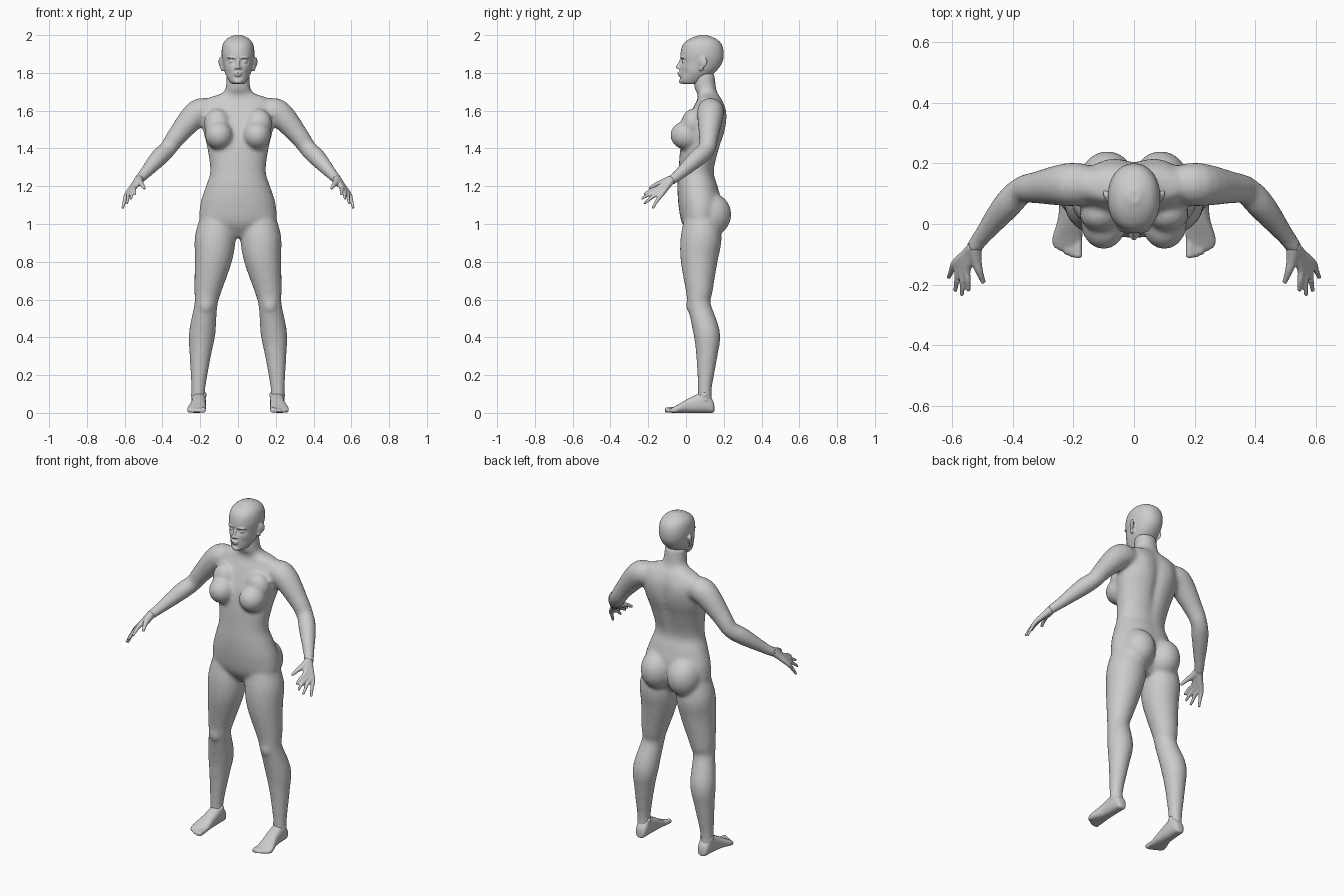
import bpy, bmesh, math
from mathutils import Vector, Matrix

if "Cube" in bpy.data.objects:
    bpy.data.objects.remove(bpy.data.objects["Cube"], do_unlink=True)

shade = (0.6, 0.6, 0.6, 1)
grey = bpy.data.materials.new("plain_grey")
grey.use_nodes = True
grey.diffuse_color = shade
grey.node_tree.nodes["Principled BSDF"].inputs["Base Color"].default_value = shade

X, Y, Z = Matrix.Identity(3)


def spline(rows, steps=5):
    """Smooth Catmull-Rom interpolation of rows of numbers."""
    rows = [Vector(row) for row in rows]
    smooth = []
    for i, start in enumerate(rows[:-1]):
        end = rows[i + 1]
        before, after = rows[max(i - 1, 0)], rows[min(i + 2, len(rows) - 1)]
        leave, arrive = (end - before) / 2, (after - start) / 2
        for k in range(steps):
            t = k / steps
            ease = t * t * (3 - 2 * t)
            smooth.append(start.lerp(end, ease) + leave * t * (1 - t) ** 2 - arrive * t * t * (1 - t))
    return smooth + [rows[-1]]


def loft(bm, rings, sides=32, power=1.0):
    """Closed skin through rings of (centre, first half axis, second half axis)."""
    def bulge(value):
        return math.copysign(abs(value) ** power, value)
    angles = [math.tau * k / sides for k in range(sides)]
    loops = [[bm.verts.new(centre + u * bulge(math.cos(a)) + v * bulge(math.sin(a))) for a in angles]
             for centre, u, v in rings]
    for low, high in zip(loops, loops[1:]):
        for k in range(sides):
            bm.faces.new((low[k], low[k - 1], high[k - 1], high[k]))
    bm.faces.new(loops[0])
    bm.faces.new(loops[-1])


def stack(bm, rows):
    """Upright loft; each row is height, front, back and half width."""
    loft(bm, [(Vector((0, (front + back) / 2, height)), X * half, Y * (back - front) / 2)
              for height, front, back, half in spline(rows)], power=0.93)


def tube(bm, rows, side, sides=20):
    """Round limb along a path; each row is a point and a radius."""
    path = [(Vector((x * side, y, z)), radius) for x, y, z, radius in spline(rows)]
    axis = (path[-1][0] - path[0][0]).normalized()
    reference = Y if abs(axis.z) > 0.9 else Z
    rings = []
    for i, (point, radius) in enumerate(path):
        along = (path[min(i + 1, len(path) - 1)][0] - path[max(i - 1, 0)][0]).normalized()
        across = along.cross(reference).normalized()
        rings.append((point, across * radius, along.cross(across) * radius))
    loft(bm, rings, sides)


def ball(bm, centre, radii, turn=0, lean=0):
    """Ellipsoid, turned about the vertical and leaned about the side axis."""
    spin = Matrix.Rotation(turn, 4, "Z") @ Matrix.Rotation(lean, 4, "X")
    place = Matrix.Translation(centre) @ spin @ Matrix.Diagonal((*radii, 1))
    bmesh.ops.create_uvsphere(bm, u_segments=28, v_segments=18, radius=1, matrix=place)


def push(bm, centre, move, reach):
    """Soft sculpting stroke on whatever is built so far."""
    for vert in bm.verts:
        offset = vert.co - Vector(centre)
        distance = sum((d / r) ** 2 for d, r in zip(offset, reach))
        vert.co += Vector(move) * math.exp(-distance)


def finish(bm, name, voxel, iterations):
    """Blend the overlapping pieces into one smooth skin."""
    bmesh.ops.recalc_face_normals(bm, faces=bm.faces)
    mesh = bpy.data.meshes.new(name)
    bm.to_mesh(mesh)
    bm.free()
    mesh.materials.append(grey)
    part = bpy.data.objects.new(name, mesh)
    bpy.context.collection.objects.link(part)
    blend = part.modifiers.new("blend", "REMESH")
    blend.mode, blend.voxel_size, blend.use_smooth_shade = "VOXEL", voxel, True
    soften = part.modifiers.new("soften", "SMOOTH")
    soften.factor, soften.iterations = 0.5, iterations


# Torso and neck, with a spine groove and shoulder blades
bm = bmesh.new()
stack(bm, [(.93, .03, .13, .04), (1, -.02, .17, .19), (1.1, -.04, .19, .2), (1.2, -.045, .17, .17),
           (1.28, -.04, .15, .147), (1.4, -.03, .18, .162), (1.5, -.01, .21, .185), (1.6, .03, .21, .195),
           (1.66, .06, .19, .17), (1.69, .06, .17, .09), (1.72, .045, .16, .066), (1.8, .04, .15, .06)])
push(bm, (0, .21, 1.42), Y * -.02, (.03, .06, .2))
for side in (1, -1):
    push(bm, (.09 * side, .2, 1.58), Y * .01, (.05, .05, .07))
    # Chest and seat
    ball(bm, (.1 * side, .005, 1.47), (.075, .088, .077))
    ball(bm, (.11 * side, .035, 1.53), (.07, .06, .08))
    ball(bm, (.088 * side, .13, 1.05), (.096, .11, .115))
    # Leg from hip to ankle, and kneecap
    tube(bm, [(.11, .08, 1.03, .09), (.12, .08, .93, .108), (.13, .07, .82, .1), (.16, .07, .65, .072),
              (.17, .07, .57, .061), (.19, .11, .42, .07), (.2, .11, .3, .056), (.21, .1, .13, .037),
              (.21, .1, .05, .038)], side, 32)
    ball(bm, (.17 * side, .03, .57), (.035, .03, .045))
    # Arm from shoulder to wrist
    tube(bm, [(.13, .13, 1.59, .06), (.21, .13, 1.59, .072), (.32, .12, 1.47, .053), (.37, .11, 1.4, .046),
              (.42, .06, 1.35, .047), (.5, -.04, 1.26, .03), (.53, -.08, 1.23, .027)], side)
finish(bm, "body", 0.011, 6)

# Head, with sockets and cheeks pressed into the skull
bm = bmesh.new()
stack(bm, [(1.74, 0, .05, .025), (1.75, -.03, .08, .042), (1.8, -.033, .15, .069), (1.85, -.03, .19, .08),
           (1.9, -.03, .2, .087), (1.95, -.016, .19, .081), (1.98, .02, .16, .06), (2, .07, .11, .02)])
push(bm, (0, -.03, 1.773), Y * .006, (.03, .03, .007))
for side in (1, -1):
    push(bm, (.034 * side, -.03, 1.862), Y * .019, (.02, .04, .013))
    push(bm, (.055 * side, -.01, 1.8), Y * .008, (.02, .03, .02))
# Nose, lips and chin
ball(bm, (0, -.032, 1.85), (.009, .011, .03), lean=-.4)
ball(bm, (0, -.043, 1.831), (.011, .012, .01))
ball(bm, (0, -.033, 1.8), (.022, .013, .006))
ball(bm, (0, -.031, 1.788), (.019, .013, .006))
ball(bm, (0, -.024, 1.755), (.022, .014, .013))
for side in (1, -1):
    # Nostril, eye, brow and ear
    ball(bm, (.012 * side, -.034, 1.825), (.008, .011, .007))
    ball(bm, (.034 * side, -.008, 1.86), (.015, .014, .01))
    ball(bm, (.033 * side, -.019, 1.88), (.025, .011, .005), turn=.35 * side)
    ball(bm, (.09 * side, .09, 1.856), (.009, .024, .03), turn=-.45 * side, lean=-.2)
    ball(bm, (.083 * side, .08, 1.826), (.009, .012, .018), turn=-.45 * side)
finish(bm, "head", 0.005, 3)

for side, label in ((1, "left"), (-1, "right")):
    # Hand: four fingers fanning out from the wrist, then the thumb
    bm = bmesh.new()
    wrist = Vector((.524, -.076, 1.236))
    for k in range(4):
        knuckle = Vector((.55 + .013 * k, -.15 + .007 * k, 1.19 - .011 * k))
        tip = Vector((.545 + .022 * k, -.237 + .015 * (k - 1) ** 2, 1.157 - .025 * k))
        palm, joint = wrist.lerp(knuckle, .4), knuckle.lerp(tip, .5) + Z * .005
        tube(bm, [(*wrist, .024), (*palm, .018), (*knuckle, .013), (*joint, .01), (*tip, .007)], side, 14)
    tube(bm, [(*wrist, .024), (.52, -.12, 1.22, .019), (.51, -.155, 1.21, .013), (.495, -.195, 1.187, .008)],
         side, 14)
    finish(bm, label + "_hand", 0.005, 3)

    # Foot: sole-flat loft from heel to ball; each row is y, centre x, half width and height
    bm = bmesh.new()
    foot = [(.15, .206, .014, .04), (.14, .206, .03, .07), (.1, .207, .037, .11), (.02, .21, .04, .08),
            (-.05, .22, .05, .04), (-.08, .22, .042, .024)]
    loft(bm, [(Vector((x * side, y, height / 2)), X * half, Z * height / 2)
              for y, x, half, height in spline(foot)], power=0.8)
    # Toes shorten toward the outside
    for k in range(5):
        x, y, radius = .184 + .0185 * k, -.112 + .0025 * k * k, .0105 if k else .0145
        tube(bm, [(x, -.04, .02, radius), (x, y + .025, .016, radius), (x, y + .006, radius, radius),
                  (x, y, radius, radius * .6)], side, 14)
    # Ankle bones
    for x in (.178, .238):
        ball(bm, (x * side, .1, .095), (.012, .016, .018))
    finish(bm, label + "_foot", 0.006, 3)
